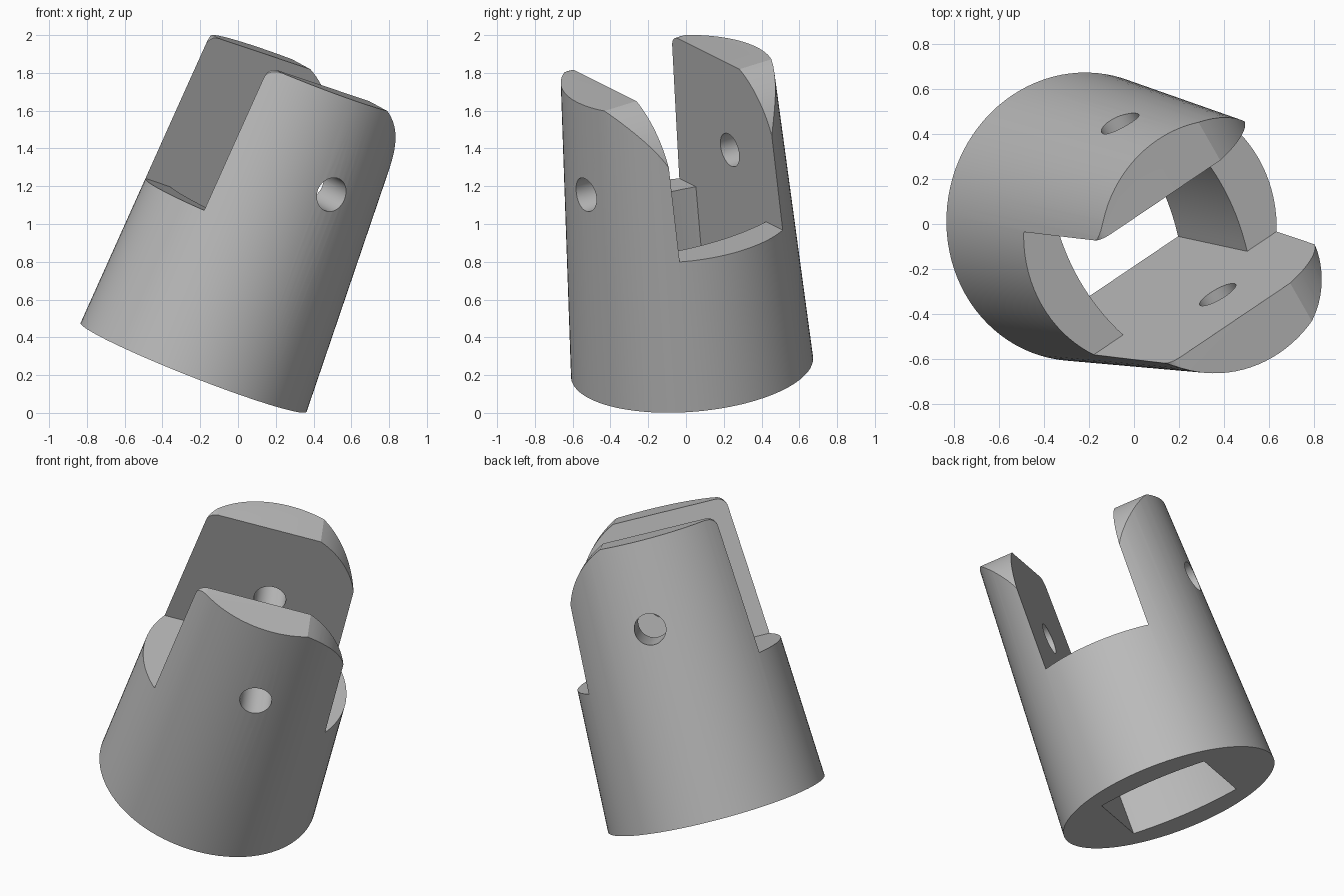
import bpy, bmesh, math
from mathutils import Matrix, Vector

default = bpy.data.objects.get("Cube")
if default:
    bpy.data.objects.remove(default)

# Main sizes, in the part's own frame (z along its axis, x along the slot)
HEIGHT, FLOOR, HALF_SLOT = 1.67, 0.84, 0.325
R_BOTTOM, R_TOP = 0.643, 0.565

grey = bpy.data.materials.new("plain_grey")
grey.use_nodes = True
grey.diffuse_color = (0.5, 0.5, 0.5, 1)
grey.node_tree.nodes["Principled BSDF"].inputs["Base Color"].default_value = (0.5, 0.5, 0.5, 1)


def finish(bm, name):
    bmesh.ops.recalc_face_normals(bm, faces=bm.faces)
    mesh = bpy.data.meshes.new(name)
    bm.to_mesh(mesh)
    bm.free()
    mesh.materials.append(grey)
    obj = bpy.data.objects.new(name, mesh)
    bpy.context.collection.objects.link(obj)
    return obj


def cone(name, r1, r2, depth, matrix, sides):
    bm = bmesh.new()
    bmesh.ops.create_cone(bm, cap_ends=True, segments=sides, radius1=r1,
                          radius2=r2, depth=depth, matrix=matrix)
    return finish(bm, name)


def prism(name, outline, shift):
    """Extrude a closed outline of 3D points along a vector."""
    bm = bmesh.new()
    face = bm.faces.new([bm.verts.new(p) for p in outline])
    moved = bmesh.ops.extrude_face_region(bm, geom=[face])["geom"]
    verts = [g for g in moved if isinstance(g, bmesh.types.BMVert)]
    bmesh.ops.translate(bm, verts=verts, vec=shift)
    return finish(bm, name)


def arc(cx, cy, r, start, end, steps):
    angles = [math.radians(start + (end - start) * i / steps) for i in range(steps + 1)]
    return [(cx + r * math.cos(a), cy + r * math.sin(a)) for a in angles]


def combine(body, tool, operation):
    tool.hide_render = True
    mod = body.modifiers.new(tool.name, 'BOOLEAN')
    mod.operation, mod.solver, mod.object = operation, 'EXACT', tool
    bpy.context.view_layer.objects.active = body
    bpy.ops.object.modifier_apply(modifier=mod.name)
    bpy.data.objects.remove(tool)


# Tapered round body
body = cone("fork_body", R_BOTTOM, R_TOP, HEIGHT,
            Matrix.Translation((0, 0, HEIGHT / 2)), 96)

# Side profile: small fillet on one prong edge, large rounding on the other
profile = [(-0.9, -0.1), (-0.9, 1.55)]
profile += arc(-0.405, 1.61, 0.06, 180, 90, 6)
profile += [(-0.3, 1.70), (0.185, 1.70)]
profile += arc(-0.02, 1.19, 0.53, 65, 0, 20)
profile += [(0.9, 0.95), (0.9, -0.1)]
combine(body, prism("profile_tool", [(x, -1, z) for x, z in profile], (0, 2, 0)), 'INTERSECT')

# Slot between the prongs
slot = [(-1, FLOOR), (1, FLOOR), (1, 2), (-1, 2)]
combine(body, prism("slot_tool", [(x, -HALF_SLOT, z) for x, z in slot],
                    (0, 2 * HALF_SLOT, 0)), 'DIFFERENCE')

# Through bore: flat sides flush with the slot, gently bowed ends
bow = [(0.345 + 0.05 * (1 - t * t), HALF_SLOT * t) for t in [i / 8 - 1 for i in range(17)]]
bore = bow + [(-x, -y) for x, y in bow]
combine(body, prism("bore_tool", [(x, y, -0.2) for x, y in bore], (0, 0, 1.4)), 'DIFFERENCE')

# Cross pin hole through both prongs
pin = Matrix.Translation((0.035, 0, 1.16)) @ Matrix.Rotation(math.pi / 2, 4, 'X')
combine(body, cone("pin_tool", 0.092, 0.092, 2, pin, 40), 'DIFFERENCE')

# Lean the finished part over
up = Vector((0.365, -0.079, 0.927)).normalized()
along = Vector((0.80, 0.539, -0.269))
along = (along - up * along.dot(up)).normalized()
across = up.cross(along)
lean = Matrix((along, across, up)).transposed().to_4x4()
body.data.transform(Matrix.Translation((-0.235, 0.032, 0.241)) @ lean)

bpy.ops.object.select_all(action='DESELECT')
body.select_set(True)
bpy.context.view_layer.objects.active = body
bpy.ops.object.shade_smooth_by_angle(angle=math.radians(20))
